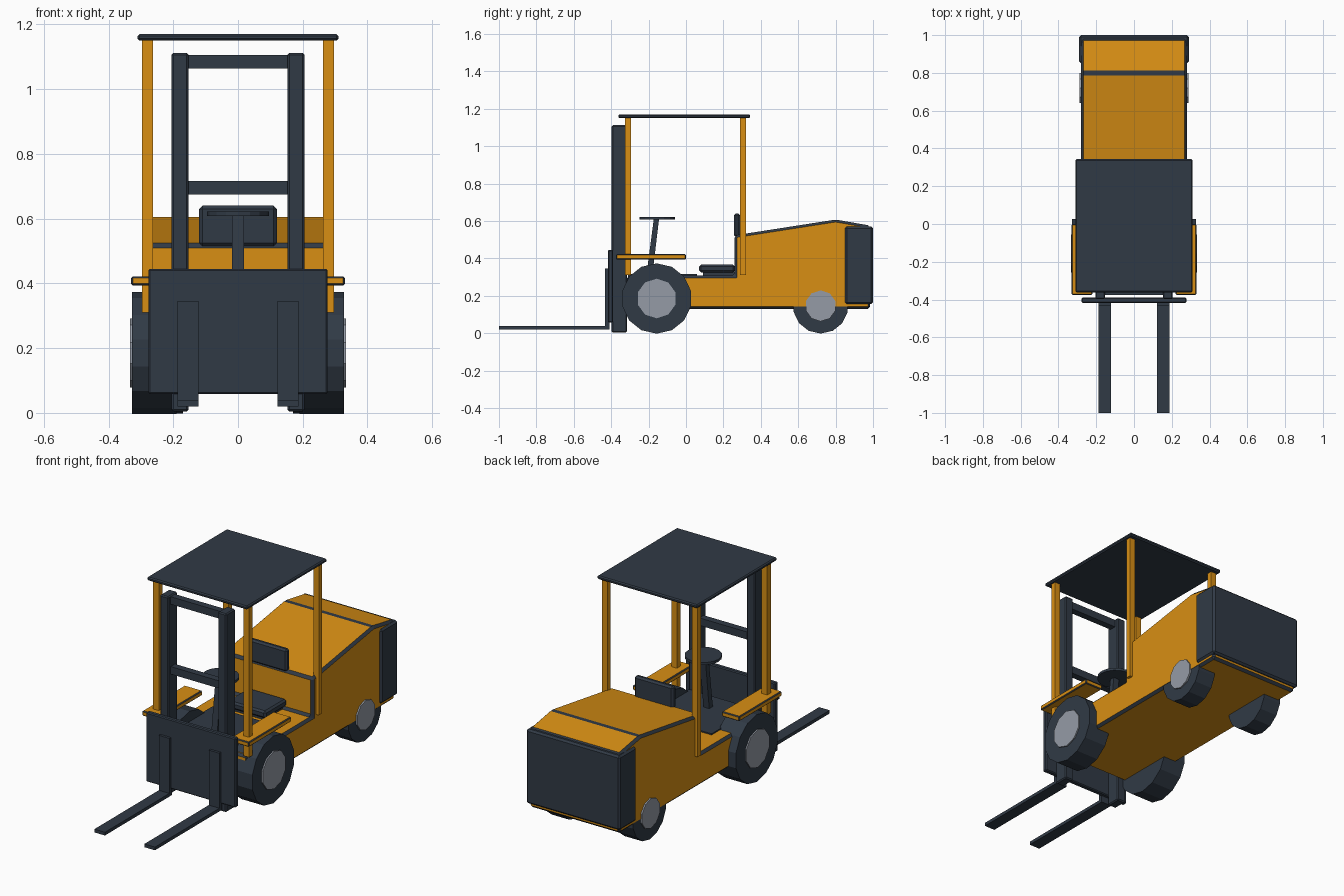
import bpy, bmesh, math
from mathutils import Matrix

if "Cube" in bpy.data.objects:
    bpy.data.objects.remove(bpy.data.objects["Cube"])


def material(name, rgb):
    m = bpy.data.materials.new(name)
    m.diffuse_color = (*rgb, 1)
    m.use_nodes = True
    m.node_tree.nodes["Principled BSDF"].inputs["Base Color"].default_value = m.diffuse_color
    return m


ORANGE = material("orange paint", (0.69, 0.275, 0.007))
DARK = material("dark slate", (0.030, 0.042, 0.060))
GREY = material("hub grey", (0.30, 0.33, 0.38))


def finish(name, bm, mats, bevel=0.0):
    bmesh.ops.recalc_face_normals(bm, faces=bm.faces)
    me = bpy.data.meshes.new(name)
    bm.to_mesh(me)
    bm.free()
    for m in mats:
        me.materials.append(m)
    ob = bpy.data.objects.new(name, me)
    bpy.context.collection.objects.link(ob)
    if bevel:
        mod = ob.modifiers.new("edge", 'BEVEL')
        mod.width = bevel
        mod.segments = 1
        mod.limit_method = 'NONE'
        mod.material = len(mats) - 1   # chamfers take the last material
    return ob


def box(name, x, y, z, mats, bevel=0.0):
    bm = bmesh.new()
    bmesh.ops.create_cube(bm, size=1)
    for v in bm.verts:
        for i, (a, b) in enumerate((x, y, z)):
            v.co[i] = a + (b - a) * (v.co[i] + 0.5)
    return finish(name, bm, mats, bevel)


def pair(name, x, y, z, mats, bevel=0.0):
    box("right_" + name, x, y, z, mats, bevel)
    box("left_" + name, (-x[1], -x[0]), y, z, mats, bevel)


def extrude_x(name, profile, half, mats, bevel=0.0):
    bm = bmesh.new()
    f = bm.faces.new([bm.verts.new((-half, y, z)) for y, z in profile])
    ext = bmesh.ops.extrude_face_region(bm, geom=[f])["geom"]
    bmesh.ops.translate(bm, vec=(2 * half, 0, 0),
                        verts=[g for g in ext if isinstance(g, bmesh.types.BMVert)])
    return finish(name, bm, mats, bevel)


def disc(name, x0, x1, y, z, r, sides, mat):
    bm = bmesh.new()
    bmesh.ops.create_cone(bm, cap_ends=True, segments=sides, radius1=r, radius2=r, depth=abs(x1 - x0))
    turn = Matrix.Rotation(math.pi / 2, 4, 'Y') @ Matrix.Rotation(math.pi / sides, 4, 'Z')
    bmesh.ops.transform(bm, matrix=Matrix.Translation(((x0 + x1) / 2, y, z)) @ turn, verts=bm.verts)
    return finish(name, bm, [mat])


# Body with dark chamfered edges
extrude_x("body", [(-0.315, 0.13), (0.985, 0.13), (0.985, 0.575), (0.80, 0.607),
                   (0.26, 0.523), (0.26, 0.308), (-0.315, 0.308)], 0.28, [ORANGE, DARK], 0.013)
box("counterweight", (-0.29, 0.29), (0.85, 1.0), (0.155, 0.57), [DARK], 0.01)

# Driver's place
box("floor_mat", (-0.2, 0.2), (-0.31, 0.06), (0.30, 0.315), [DARK])
box("seat", (-0.12, 0.12), (0.07, 0.262), (0.325, 0.366), [DARK], 0.01)
box("seat_base", (-0.1, 0.1), (0.09, 0.262), (0.30, 0.33), [DARK])
box("seat_back", (-0.12, 0.12), (0.256, 0.288), (0.515, 0.64), [DARK], 0.01)
extrude_x("steering_column", [(-0.213, 0.30), (-0.181, 0.30), (-0.144, 0.612), (-0.172, 0.612)], 0.018, [DARK])
bm = bmesh.new()
bmesh.ops.create_cone(bm, cap_ends=True, segments=16, radius1=0.095, radius2=0.095, depth=0.014,
                      matrix=Matrix.Translation((0, -0.153, 0.615)))
finish("steering_wheel", bm, [DARK])

# Overhead guard
pair("front_post", (0.262, 0.296), (-0.325, -0.294), (0.31, 1.155), [ORANGE])
pair("rear_post", (0.262, 0.296), (0.29, 0.32), (0.31, 1.155), [ORANGE])
box("roof", (-0.31, 0.31), (-0.362, 0.343), (1.15, 1.17), [DARK], 0.006)

# Fenders
pair("fender", (0.22, 0.33), (-0.375, 0.0), (0.394, 0.422), [ORANGE, DARK], 0.005)

# Mast
pair("mast_rail", (0.153, 0.205), (-0.397, -0.315), (0.004, 1.112), [DARK], 0.006)
for label, z in (("top", 1.085), ("middle", 0.695)):
    box(label + "_mast_bar", (-0.16, 0.16), (-0.375, -0.337), (z - 0.021, z + 0.021), [DARK])

# Carriage and L-shaped forks
box("carriage", (-0.277, 0.277), (-0.418, -0.39), (0.058, 0.445), [DARK], 0.005)
pair("fork_shank", (0.122, 0.187), (-0.432, -0.41), (0.02, 0.345), [DARK])
pair("fork_blade", (0.122, 0.187), (-1.0, -0.41), (0.02, 0.038), [DARK])

# Wheels: y, radius, inner x, outer x, hub radius, hub x
for label, y, r, xi, xo, hr, hx in (("front", -0.157, 0.188, 0.19, 0.327, 0.106, 0.334),
                                    ("rear", 0.72, 0.148, 0.17, 0.279, 0.083, 0.288)):
    for side, s in (("right", 1), ("left", -1)):
        disc(f"{label}_{side}_tyre", s * xi, s * xo, y, r * 0.985, r, 14, DARK)
        disc(f"{label}_{side}_hub", s * (xo - 0.03), s * hx, y, r * 0.985, hr, 10, GREY)
